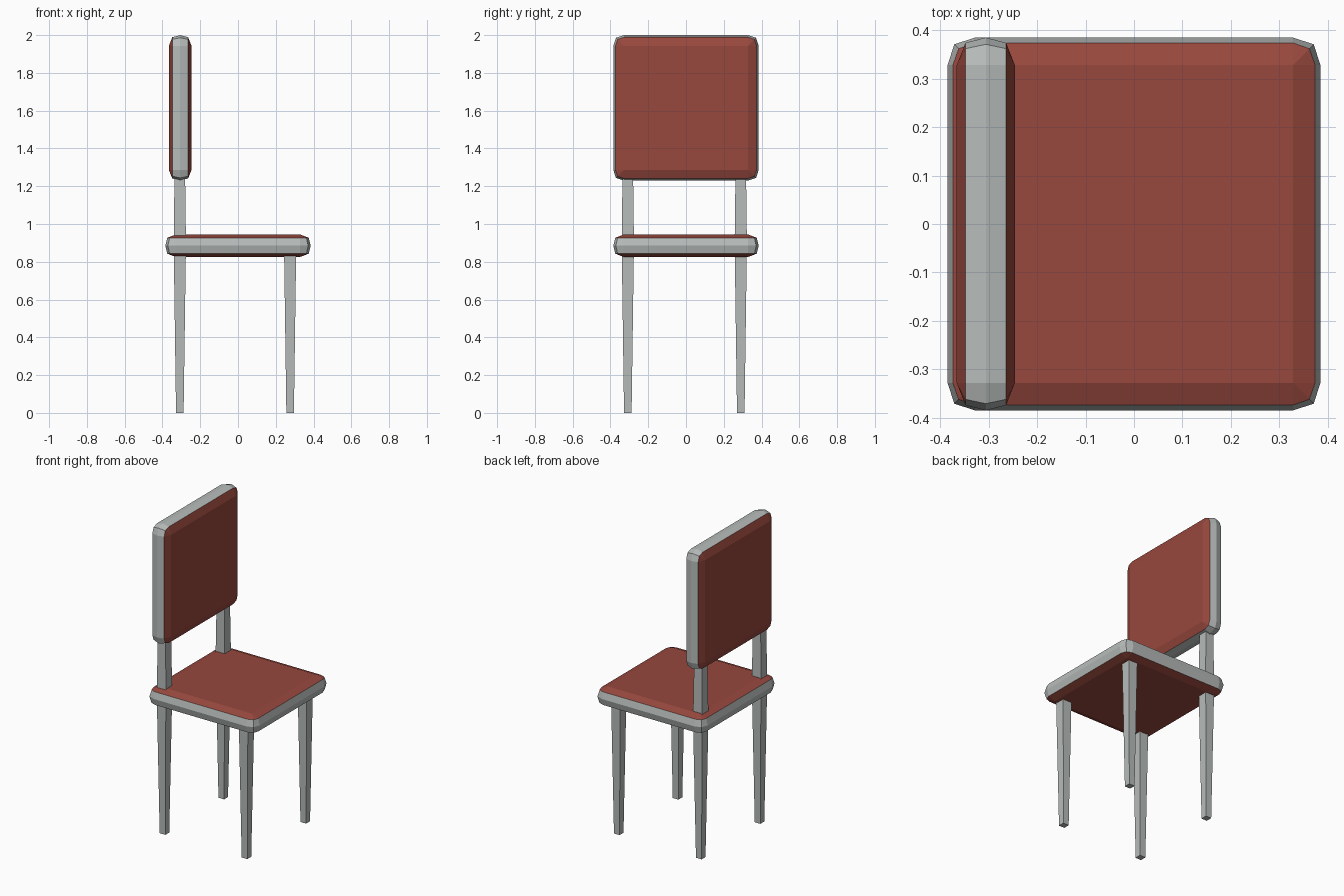
import bpy, bmesh
from mathutils import Matrix, Vector
from math import radians

if "Cube" in bpy.data.objects:
    bpy.data.objects.remove(bpy.data.objects["Cube"])


def material(name, rgb):
    m = bpy.data.materials.new(name)
    m.diffuse_color = (*rgb, 1)
    m.use_nodes = True
    m.node_tree.nodes["Principled BSDF"].inputs["Base Color"].default_value = m.diffuse_color
    return m


GREY = material("grey frame", (0.47, 0.50, 0.485))
RED = material("red upholstery", (0.31, 0.064, 0.047))


def finish(name, bm, mats):
    bmesh.ops.remove_doubles(bm, verts=bm.verts, dist=0.0005)
    bmesh.ops.recalc_face_normals(bm, faces=bm.faces)
    me = bpy.data.meshes.new(name)
    bm.to_mesh(me)
    bm.free()
    for m in mats:
        me.materials.append(m)
    ob = bpy.data.objects.new(name, me)
    bpy.context.collection.objects.link(ob)
    return ob


def outline(flat, half, corner, z):
    """Square with softly cut corners, anticlockwise."""
    pts = []
    for k in range(4):
        rot = Matrix.Rotation(radians(90 * k), 3, 'Z')
        for x, y in ((half, flat), (corner, corner), (flat, half)):
            pts.append(rot @ Vector((x, y, z)))
    return pts


def cushion(name, matrix):
    """Padded square panel: grey edge band, red faces."""
    f = 0.328
    mid, edge, face = (f, 0.385, 0.371), (f, 0.374, 0.362), (f, f, f)
    stack = [(face, -0.06), (edge, -0.042), (mid, 0), (edge, 0.042), (face, 0.06)]
    bm = bmesh.new()
    rings = [[bm.verts.new(p) for p in outline(*s, z)] for s, z in stack]
    for i in range(4):
        a, b = rings[i], rings[i + 1]
        for j in range(12):
            k = (j + 1) % 12
            fc = bm.faces.new((a[j], a[k], b[k], b[j]))
            fc.material_index = 1 if i in (0, 3) else 0
    for r in (rings[0], rings[-1]):
        bm.faces.new(r).material_index = 1
    bm.transform(matrix)
    return finish(name, bm, (GREY, RED))


def post(name, x, y, z0, z1, h0, h1):
    """Square tapered bar."""
    bm = bmesh.new()
    bmesh.ops.create_cube(bm, size=2)
    for v in bm.verts:
        top = v.co.z > 0
        h = h1 if top else h0
        v.co = (x + v.co.x * h, y + v.co.y * h, z1 if top else z0)
    return finish(name, bm, (GREY,))


# padded seat and backrest
cushion("seat", Matrix.Translation((0, 0, 0.885)))
cushion("backrest", Matrix.Translation((-0.306, 0, 1.615)) @ Matrix.Rotation(radians(90), 4, 'Y'))

# legs and backrest supports
for side, y in (("left", 0.29), ("right", -0.308)):
    post(f"front_leg_{side}", 0.276, y, 0, 0.86, 0.02, 0.032)
    post(f"rear_leg_{side}", -0.308, y, 0, 0.86, 0.02, 0.032)
    post(f"back_support_{side}", -0.308, y, 0.86, 1.26, 0.033, 0.028)
